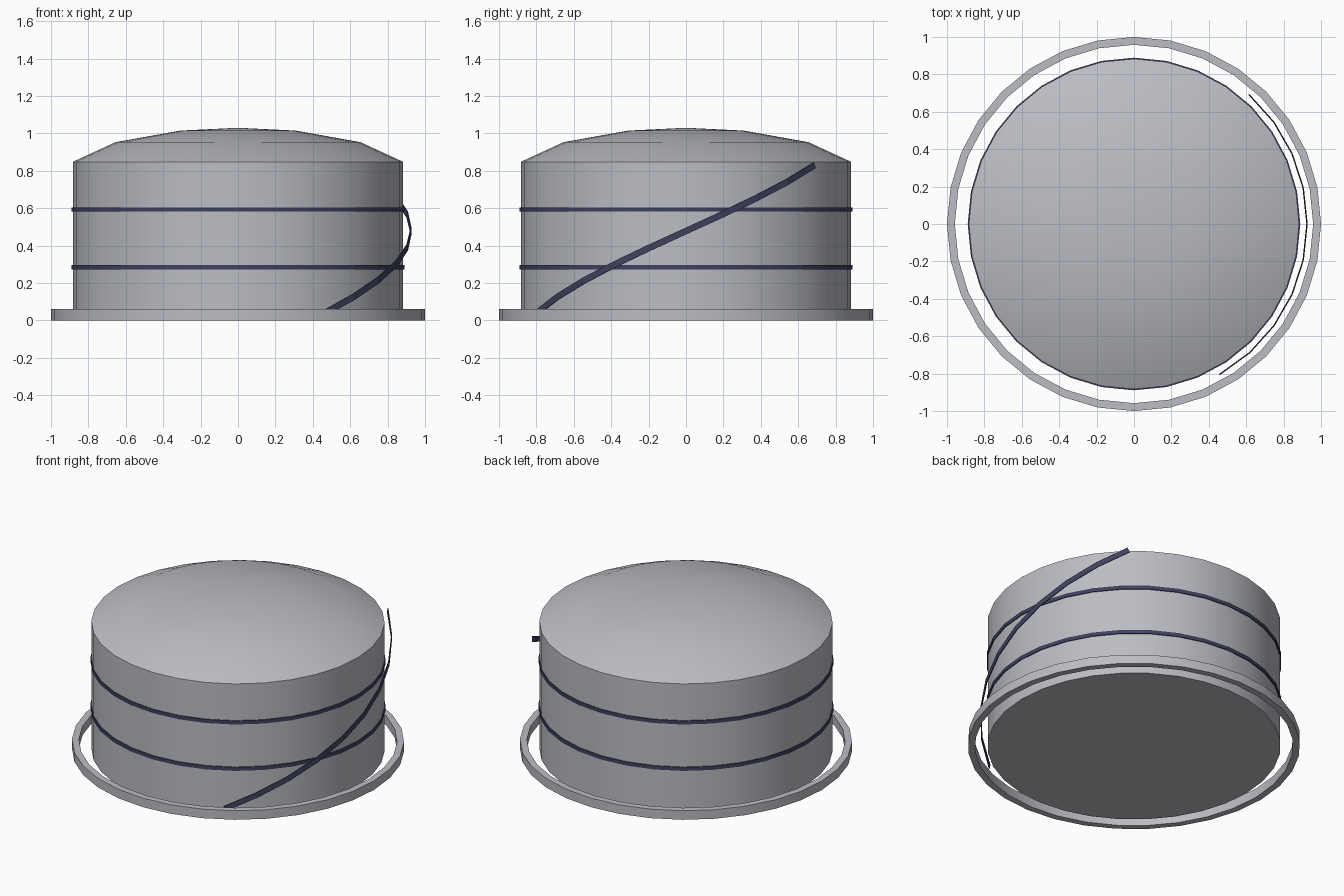
import bpy, bmesh, math
from mathutils import Vector

cube = bpy.data.objects.get("Cube")
if cube:
    bpy.data.objects.remove(cube, do_unlink=True)

SIDES = 32


def make_material(name, rgb):
    mat = bpy.data.materials.new(name)
    mat.use_nodes = True
    mat.diffuse_color = (*rgb, 1)
    bsdf = next(n for n in mat.node_tree.nodes if n.type == 'BSDF_PRINCIPLED')
    bsdf.inputs["Base Color"].default_value = (*rgb, 1)
    return mat


steel = make_material("light steel grey", (0.50, 0.51, 0.55))
navy = make_material("dark navy", (0.05, 0.053, 0.115))


def finish(name, bm, mat, smooth=True):
    bmesh.ops.recalc_face_normals(bm, faces=bm.faces)
    mesh = bpy.data.meshes.new(name)
    bm.to_mesh(mesh)
    bm.free()
    mesh.materials.append(mat)
    obj = bpy.data.objects.new(name, mesh)
    bpy.context.collection.objects.link(obj)
    if smooth:
        bpy.ops.object.select_all(action='DESELECT')
        obj.select_set(True)
        bpy.context.view_layer.objects.active = obj
        bpy.ops.object.shade_smooth_by_angle(angle=math.radians(30))
    return obj


def lathe(name, profile, mat, closed=False):
    """Spin (radius, z) points around the z axis."""
    bm = bmesh.new()
    verts = [bm.verts.new((r, 0, z)) for r, z in profile]
    pairs = list(zip(verts, verts[1:]))
    if closed:
        pairs.append((verts[-1], verts[0]))
    edges = [bm.edges.new(p) for p in pairs]
    bmesh.ops.spin(bm, geom=verts + edges, cent=(0, 0, 0), axis=(0, 0, 1),
                   angle=math.tau, steps=SIDES, use_duplicate=False)
    bmesh.ops.remove_doubles(bm, verts=bm.verts, dist=0.0005)
    return finish(name, bm, mat)


def hoop(name, inner, outer, low, high, mat):
    return lathe(name, [(inner, low), (outer, low), (outer, high), (inner, high)], mat, True)


# Tank with its shallow domed roof
lathe("tank_body", [(0, 0), (0.883, 0), (0.883, 0.848), (0.655, 0.953),
                    (0.308, 1.015), (0, 1.03)], steel)

# Low containment wall around the base
hoop("base_wall", 0.958, 1.0, 0, 0.06, steel)

# Stiffening bands
for name, z in (("lower_band", 0.285), ("upper_band", 0.593)):
    hoop(name, 0.878, 0.889, z - 0.012, z + 0.012, navy)


# Spiral stair: a thin strip climbing around the +x side
def stair_strip(radius=0.925, width=0.034, thick=0.006):
    bm = bmesh.new()
    rise = 0.42                      # climb per radian
    slope = math.atan2(rise, radius)
    rows = []
    for deg in range(-60, 49, 12):
        a = math.radians(deg)
        out = Vector((math.cos(a), math.sin(a), 0))
        along = Vector((-math.sin(a), math.cos(a), 0))
        across = Vector((0, 0, 1)) * math.cos(slope) - along * math.sin(slope)
        centre = out * radius + Vector((0, 0, 0.478 + rise * a))
        rows.append([bm.verts.new(centre + out * (s * thick / 2) + across * (t * width / 2))
                     for s, t in ((-1, -1), (1, -1), (1, 1), (-1, 1))])
    for p, q in zip(rows, rows[1:]):
        for i in range(4):
            j = (i + 1) % 4
            bm.faces.new((p[i], p[j], q[j], q[i]))
    bm.faces.new(rows[0])
    bm.faces.new(rows[-1])
    return finish("spiral_stair", bm, navy, smooth=False)


stair_strip()
